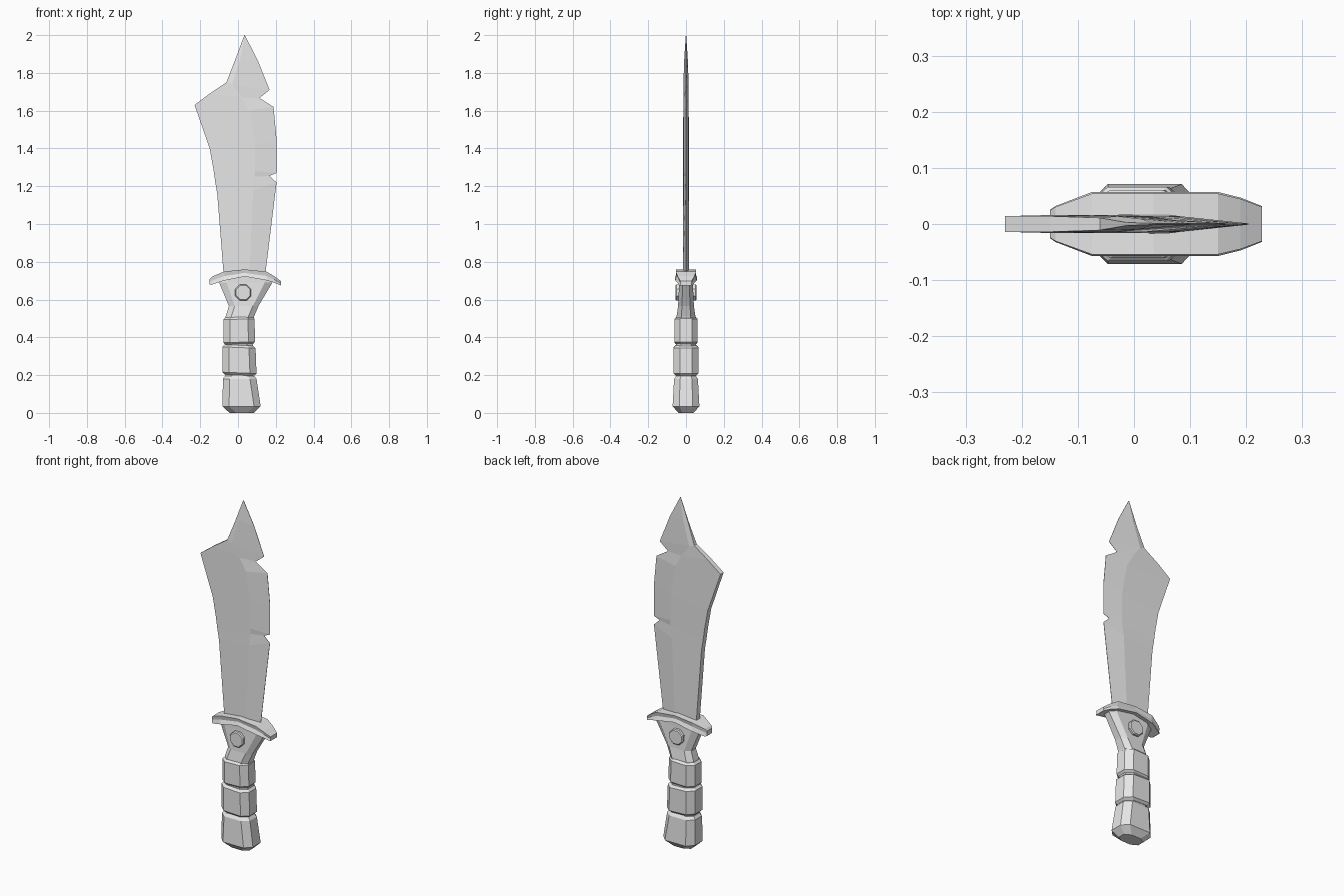
import bpy
import bmesh
import math
from mathutils import Vector, Matrix

default_cube = bpy.data.objects.get("Cube")
if default_cube:
    bpy.data.objects.remove(default_cube, do_unlink=True)

# One plain steel colour for the whole model
steel = bpy.data.materials.new("plain_grey")
steel.use_nodes = True
grey = (0.8, 0.8, 0.8, 1)
steel.diffuse_color = grey
steel.node_tree.nodes["Principled BSDF"].inputs["Base Color"].default_value = grey


def finish(name, bm):
    """Turn a bmesh into a flat-shaded, named object."""
    bmesh.ops.remove_doubles(bm, verts=bm.verts, dist=0.0001)
    bmesh.ops.recalc_face_normals(bm, faces=bm.faces)
    mesh = bpy.data.meshes.new(name)
    bm.to_mesh(mesh)
    bm.free()
    mesh.materials.append(steel)
    obj = bpy.data.objects.new(name, mesh)
    bpy.context.collection.objects.link(obj)
    return obj


def loft(name, sections):
    """Skin a list of closed sections and cap both ends."""
    bm = bmesh.new()
    rings = [[bm.verts.new(point) for point in section] for section in sections]
    count = len(rings[0])
    for lower, upper in zip(rings, rings[1:]):
        for i in range(count):
            j = (i + 1) % count
            bm.faces.new((lower[i], lower[j], upper[j], upper[i]))
    bm.faces.new(rings[0])
    bm.faces.new(rings[-1])
    return finish(name, bm)


def octagon(z, left, right, depth, cut=0.035, tilt=0.0):
    """Chamfered rectangle around the handle; tilt raises its left side."""
    side = depth * 0.5
    corners = [(left + cut, -depth), (right - cut, -depth), (right, -side), (right, side),
               (right - cut, depth), (left + cut, depth), (left, side), (left, -side)]
    middle = (left + right) / 2
    return [Vector((x, y, z - tilt * (x - middle))) for x, y in corners]


# Blade: thick spine, raised middle line and thin chipped cutting edge
# each row: spine x, z, half thickness; middle x, z, half thickness; edge x, z
blade_rows = [
    (-0.075, 0.72, 0.016, 0.06, 0.72, 0.017, 0.143, 0.72),
    (-0.11, 1.16, 0.016, 0.08, 1.18, 0.014, 0.204, 1.22),
    (-0.12, 1.22, 0.016, 0.09, 1.25, 0.013, 0.167, 1.255),
    (-0.13, 1.29, 0.016, 0.09, 1.28, 0.013, 0.204, 1.27),
    (-0.15, 1.4, 0.016, 0.09, 1.43, 0.013, 0.204, 1.45),
    (-0.23, 1.63, 0.014, 0.06, 1.6, 0.014, 0.188, 1.62),
    (-0.15, 1.69, 0.014, 0.02, 1.67, 0.014, 0.114, 1.667),
    (-0.061, 1.75, 0.011, -0.03, 1.74, 0.014, 0.167, 1.71),
    (-0.015, 1.87, 0.003, 0.013, 1.88, 0.009, 0.103, 1.87),
    (0.033, 1.998, 0.001, 0.035, 2, 0.001, 0.037, 1.998),
]


def blade_section(row):
    sx, sz, st, mx, mz, mt, ex, ez = row
    et = 0.001
    return [(sx, -st, sz), (mx, -mt, mz), (ex, -et, ez),
            (ex, et, ez), (mx, mt, mz), (sx, st, sz)]


loft("blade", [blade_section(row) for row in blade_rows])

# Guard: arched bar with pinched sides, running from right to left
guard_rows = [
    (-0.15, 0.68, 0.708, 0.025),
    (-0.14, 0.678, 0.72, 0.032),
    (-0.075, 0.7, 0.748, 0.057),
    (0.035, 0.722, 0.76, 0.057),
    (0.15, 0.702, 0.748, 0.057),
    (0.19, 0.69, 0.725, 0.047),
    (0.228, 0.674, 0.698, 0.032),
]


def guard_section(row):
    x, low, high, half = row
    middle = (low + high) / 2
    return [(x, -half, low), (x, half, low), (x, half * 0.86, middle),
            (x, half * 0.95, high), (x, -half * 0.95, high), (x, -half * 0.86, middle)]


loft("guard", [guard_section(row) for row in guard_rows])

# Collar: flared block joining the guard to the grip
loft("collar", [
    octagon(0.48, -0.068, 0.08, 0.05, 0.03),
    octagon(0.51, -0.066, 0.085, 0.05, 0.03),
    octagon(0.565, -0.048, 0.108, 0.042, 0.03),
    octagon(0.69, -0.1, 0.182, 0.036, 0.04),
    octagon(0.725, -0.085, 0.165, 0.036, 0.04),
])

# Rivet: bevelled eight-sided pin showing on both faces of the collar
bm = bmesh.new()
turn = Matrix.Rotation(math.pi / 2, 4, "X") @ Matrix.Rotation(math.pi / 8, 4, "Z")
bmesh.ops.create_cone(bm, cap_ends=True, segments=8, radius1=0.046, radius2=0.046,
                      depth=0.112, matrix=Matrix.Translation((0.027, 0, 0.637)) @ turn)
rims = [edge for edge in bm.edges if abs(edge.verts[0].co.y - edge.verts[1].co.y) < 0.001]
bmesh.ops.bevel(bm, geom=rims, offset=0.005, segments=1, affect="EDGES")
finish("rivet", bm)

# Grip core: seen only in the grooves between the wraps
loft("grip_core", [octagon(z, -0.066, 0.08, 0.052) for z in (0.1, 0.5)])


def grip_wrap(name, bottom, top, left, right, depth, tilt, flare=0.0, bevel=0.012):
    """One chamfered grip segment with bevelled ends."""
    loft(name, [
        octagon(bottom, left + bevel, right + flare - bevel, depth - bevel, tilt=tilt),
        octagon(bottom + bevel, left, right + flare, depth, tilt=tilt),
        octagon(top - bevel, left, right, depth, tilt=tilt),
        octagon(top, left + bevel, right - bevel, depth - bevel, tilt=tilt),
    ])


grip_wrap("upper_grip", 0.362, 0.508, -0.078, 0.087, 0.061, -0.03, 0.004)
grip_wrap("middle_grip", 0.2, 0.358, -0.082, 0.093, 0.066, 0.04, 0.005)

# Pommel: widest segment, cut away at the bottom
loft("pommel", [
    octagon(0, -0.045, 0.085, 0.04),
    octagon(0.035, -0.082, 0.12, 0.071),
    octagon(0.18, -0.08, 0.098, 0.063),
    octagon(0.196, -0.068, 0.086, 0.052),
])
